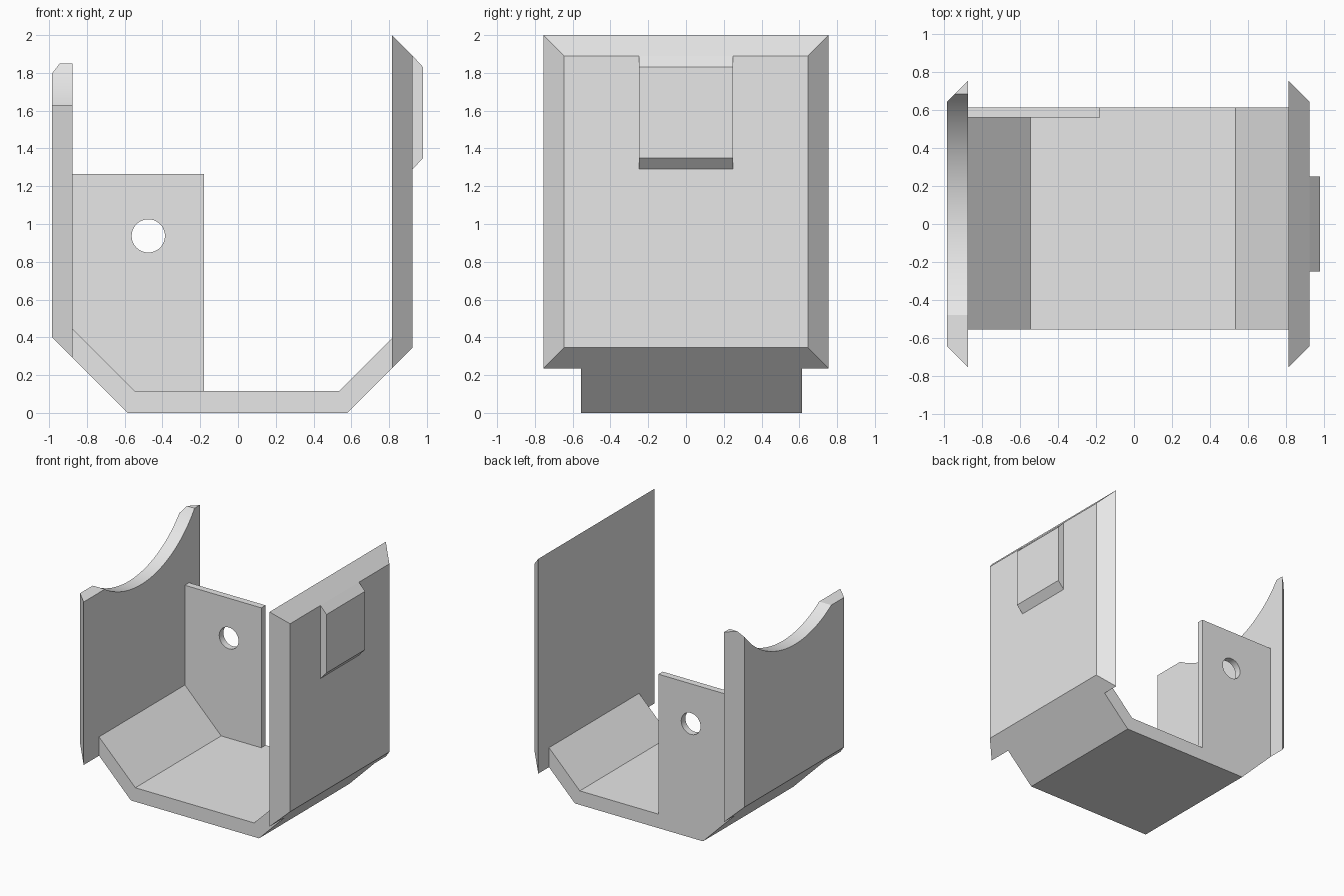
import bpy, bmesh, math

default = bpy.data.objects.get("Cube")
if default:
    bpy.data.objects.remove(default, do_unlink=True)

grey = bpy.data.materials.new("plain grey")
grey.use_nodes = True
GREY = (0.8, 0.8, 0.8, 1)
grey.diffuse_color = GREY
grey.node_tree.nodes["Principled BSDF"].inputs["Base Color"].default_value = GREY


def loft(name, ring_a, ring_b):
    """Closed solid between two matching outlines."""
    bm = bmesh.new()
    a = [bm.verts.new(p) for p in ring_a]
    b = [bm.verts.new(p) for p in ring_b]
    bm.faces.new(a)
    bm.faces.new(b)
    for i in range(len(a)):
        j = (i + 1) % len(a)
        bm.faces.new((a[i], a[j], b[j], b[i]))
    bmesh.ops.recalc_face_normals(bm, faces=bm.faces)
    mesh = bpy.data.meshes.new(name)
    bm.to_mesh(mesh)
    bm.free()
    mesh.materials.append(grey)
    obj = bpy.data.objects.new(name, mesh)
    bpy.context.collection.objects.link(obj)
    return obj


def rect_x(x, y, low, high):
    """Rectangle facing x, with half width y."""
    return [(x, -y, low), (x, y, low), (x, y, high), (x, -y, high)]


def extrude_y(name, outline, front, back):
    return loft(name, [(x, front, z) for x, z in outline],
                [(x, back, z) for x, z in outline])


def cut(obj, cutter):
    """Subtract the cutter, then smooth curved faces."""
    cutter.hide_render = True
    mod = obj.modifiers.new("cut", "BOOLEAN")
    mod.operation = "DIFFERENCE"
    mod.solver = "EXACT"
    mod.object = cutter
    bpy.ops.object.select_all(action="DESELECT")
    bpy.context.view_layer.objects.active = obj
    obj.select_set(True)
    bpy.ops.object.modifier_apply(modifier=mod.name)
    bpy.data.objects.remove(cutter, do_unlink=True)
    bpy.ops.object.shade_smooth_by_angle(angle=math.radians(25))


# Bent floor channel joining the two side plates
extrude_y("floor_channel", [
    (-0.875, 0.29), (-0.585, 0), (0.58, 0), (0.815, 0.235),
    (0.815, 0.395), (0.535, 0.115), (-0.545, 0.115), (-0.875, 0.445),
], -0.555, 0.615)

# Tall side plate, bevelled all round its outer face
loft("left_plate", rect_x(0.815, 0.755, 0.235, 2),
     rect_x(0.925, 0.645, 0.345, 1.89))

# Raised pad continuing the plate's top bevel
loft("left_pad", rect_x(0.925, 0.25, 1.29, 1.89),
     rect_x(0.98, 0.25, 1.35, 1.83))

# Opposite plate with a scooped top edge
right_plate = loft("right_plate", rect_x(-0.875, 0.755, 0.29, 1.85),
                   rect_x(-0.985, 0.645, 0.4, 1.85))
centre_y, centre_z, radius = -0.01, 2.337, 0.849
start, end, steps = math.radians(-33.6), math.radians(58), 40
scoop = [(-1, 1.63)]
for i in range(steps + 1):
    t = start + (end - start) * i / steps
    scoop.append((centre_y + radius * math.sin(t),
                  centre_z - radius * math.cos(t)))
scoop += [(scoop[-1][0], 2.2), (-1, 2.2)]
cut(right_plate, loft("scoop_cutter", [(-1.2, y, z) for y, z in scoop],
                      [(-0.7, y, z) for y, z in scoop]))

# Upright back tab with a round hole
back_tab = extrude_y("back_tab", [
    (-0.875, 0.445), (-0.545, 0.115), (-0.18, 0.115),
    (-0.18, 1.265), (-0.875, 1.265),
], 0.56, 0.615)
sides = 48
circle = [(-0.475 + 0.088 * math.cos(math.tau * i / sides),
           0.937 + 0.088 * math.sin(math.tau * i / sides)) for i in range(sides)]
cut(back_tab, extrude_y("hole_cutter", circle, 0.4, 0.8))
